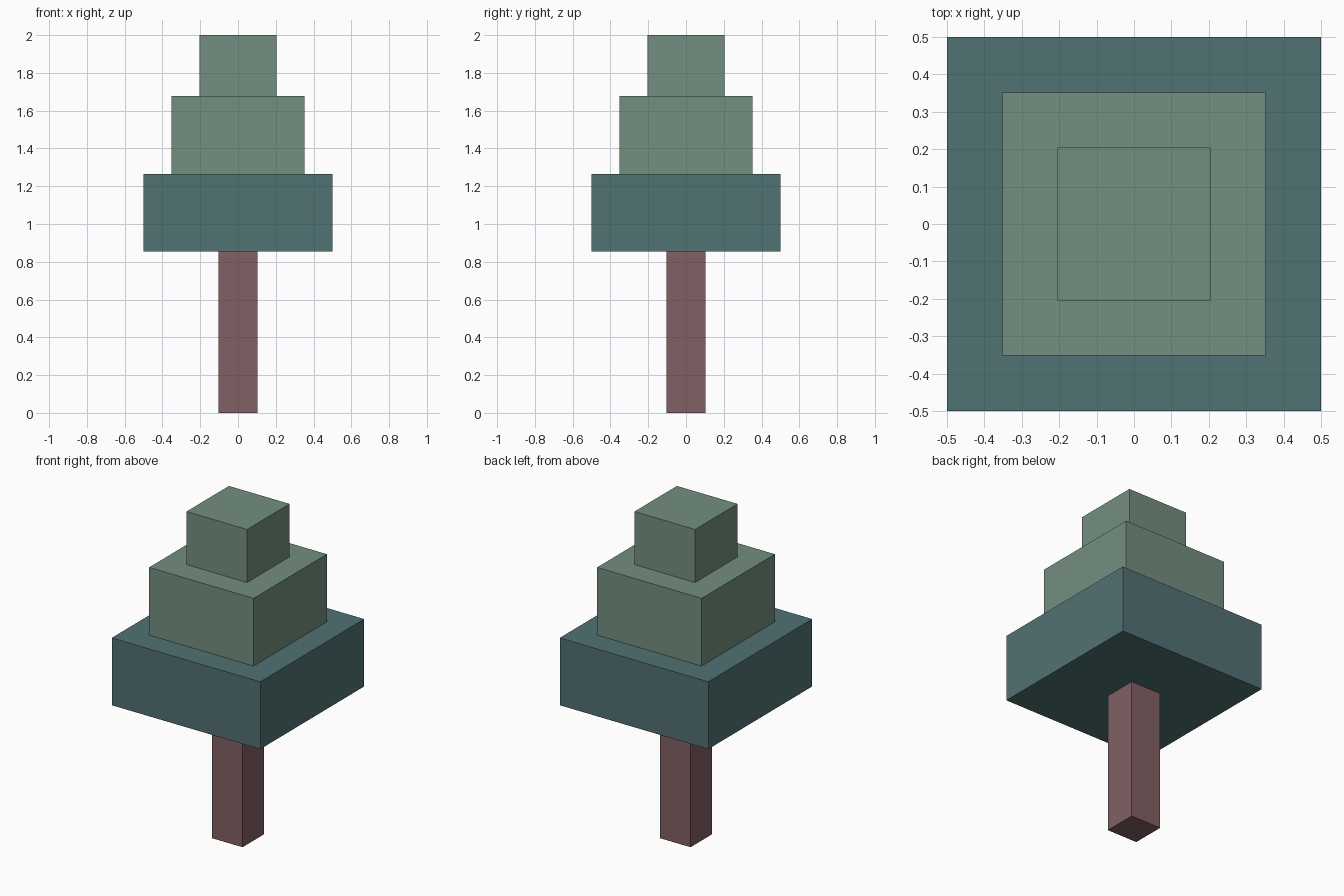
import bpy

if "Cube" in bpy.data.objects:
    bpy.data.objects.remove(bpy.data.objects["Cube"])


def make_material(name, rgb):
    mat = bpy.data.materials.new(name)
    mat.diffuse_color = (*rgb, 1.0)
    mat.use_nodes = True
    mat.node_tree.nodes["Principled BSDF"].inputs["Base Color"].default_value = mat.diffuse_color
    return mat


def box(name, width, z0, z1, mat):
    """Square block of the given width between two heights."""
    bpy.ops.mesh.primitive_cube_add(size=1, location=(0, 0, (z0 + z1) / 2))
    obj = bpy.context.object
    obj.name = name
    obj.scale = (width, width, z1 - z0)
    bpy.ops.object.transform_apply(location=False, rotation=False, scale=True)
    obj.data.materials.append(mat)
    return obj


brown = make_material("bark_brown", (0.22, 0.12, 0.125))
teal = make_material("dark_teal", (0.083, 0.168, 0.174))
green = make_material("sage_green", (0.174, 0.275, 0.215))

# Trunk
box("trunk", 0.205, 0.0, 0.855, brown)

# Stacked foliage tiers
box("lower_foliage", 1.0, 0.855, 1.265, teal)
box("middle_foliage", 0.704, 1.265, 1.677, green)
box("top_foliage", 0.408, 1.677, 2.0, green)
